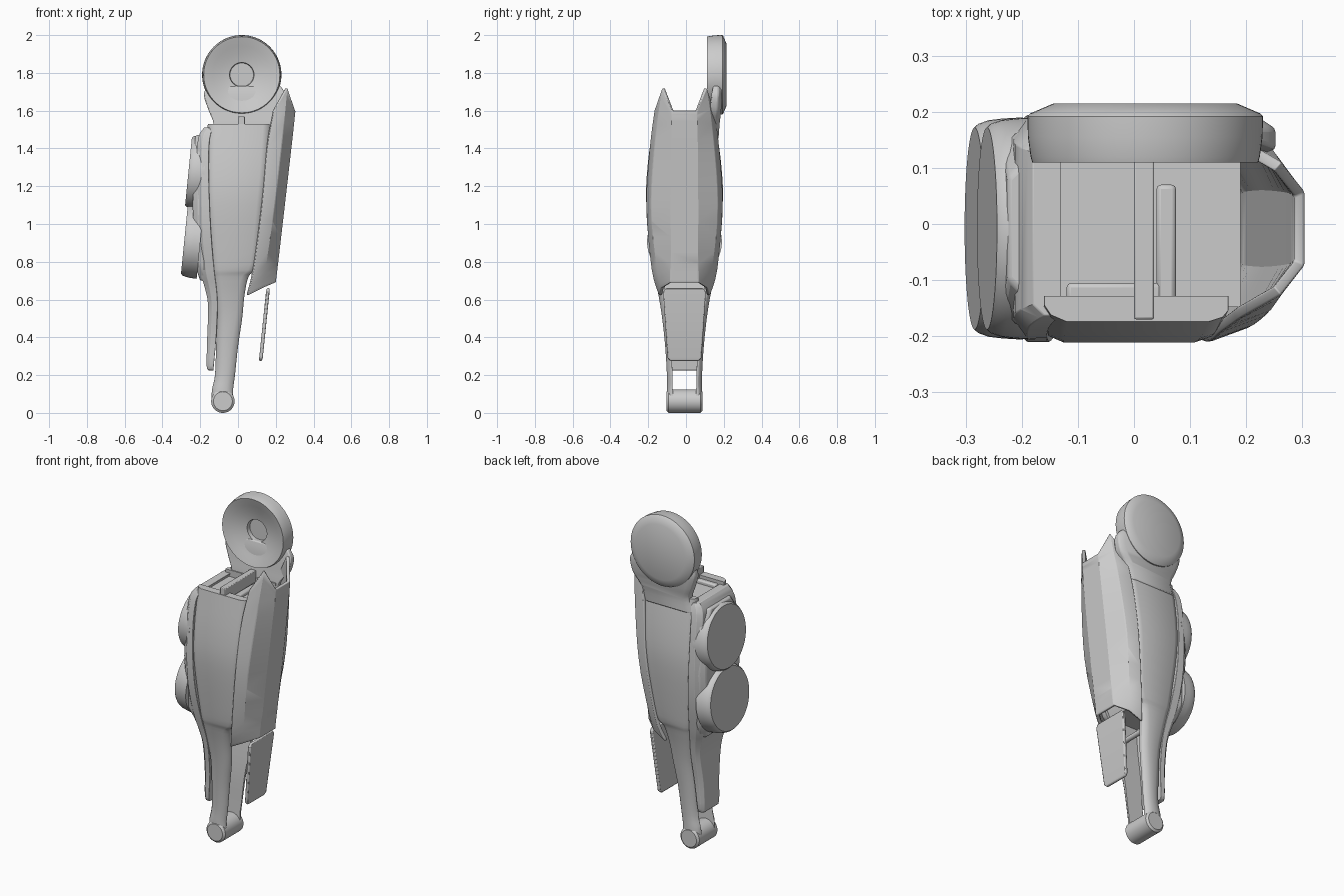
import bpy, bmesh, math
from mathutils import Vector, Matrix

if "Cube" in bpy.data.objects:
    bpy.data.objects.remove(bpy.data.objects["Cube"])

grey = bpy.data.materials.new("plain_grey")
grey.diffuse_color = (0.6, 0.6, 0.6, 1)
grey.use_nodes = True
grey.node_tree.nodes["Principled BSDF"].inputs["Base Color"].default_value = grey.diffuse_color
YC = -0.008  # body sits slightly towards the front


def finish(name, bm, bevel=0.0, angle=32, thick=0.0, recalc=True):
    if recalc:
        bmesh.ops.recalc_face_normals(bm, faces=bm.faces)
    me = bpy.data.meshes.new(name)
    bm.to_mesh(me)
    bm.free()
    ob = bpy.data.objects.new(name, me)
    bpy.context.collection.objects.link(ob)
    me.materials.append(grey)
    bpy.ops.object.select_all(action='DESELECT')
    ob.select_set(True)
    bpy.context.view_layer.objects.active = ob
    bpy.ops.object.shade_smooth_by_angle(angle=math.radians(angle))
    if thick:
        m = ob.modifiers.new("thickness", 'SOLIDIFY')
        m.thickness = thick
    if bevel:
        m = ob.modifiers.new("soft_edges", 'BEVEL')
        m.width, m.segments = bevel, 2
        m.limit_method, m.angle_limit = 'ANGLE', math.radians(38)
    return ob


def dense(rows, n=4):
    """Catmull-Rom refinement of a list of number tuples."""
    out = []
    for i in range(len(rows) - 1):
        p = [rows[max(i - 1, 0)], rows[i], rows[i + 1], rows[min(i + 2, len(rows) - 1)]]
        for k in range(n):
            t = k / n
            out.append(tuple(
                b + 0.5 * t * (c - a + t * (2*a - 5*b + 4*c - d + t * (3*(b - c) + d - a)))
                for a, b, c, d in zip(*p)))
    return out + [tuple(rows[-1])]


def skin(rings, closed=True):
    bm = bmesh.new()
    vs = [[bm.verts.new(p) for p in r] for r in rings]
    n = len(rings[0])
    for a, b in zip(vs, vs[1:]):
        for j in range(n if closed else n - 1):
            k = (j + 1) % n
            bm.faces.new((a[j], a[k], b[k], b[j]))
    if closed:
        bm.faces.new(vs[0])
        bm.faces.new(vs[-1])
    return bm


def lathe(name, profile, centre, axis, seg=64, bevel=0.0):
    """Spin (radius, height) points round an axis."""
    rot = Vector((0, 0, 1)).rotation_difference(Vector(axis).normalized()).to_matrix()
    rings = [[Vector(centre) + rot @ Vector((r * math.cos(2*math.pi*j/seg),
              r * math.sin(2*math.pi*j/seg), h)) for j in range(seg)] for r, h in profile]
    return finish(name, skin(rings), bevel)


def box(name, lo, hi, bevel=0.0):
    ring = lambda z: [(lo[0], lo[1], z), (hi[0], lo[1], z), (hi[0], hi[1], z), (lo[0], hi[1], z)]
    return finish(name, skin([ring(lo[2]), ring(hi[2])]), bevel)


# Side frames: z, left x, right x, outer y, inner y
frame = [(0.05, -.14, -.022, .093, .06), (0.12, -.138, -.026, .093, .062),
         (0.2, -.122, -.016, .093, .064), (0.35, -.116, .0, .102, .068),
         (0.5, -.112, .022, .118, .08), (0.62, -.122, .034, .137, .095),
         (0.72, -.132, .055, .158, .115), (0.79, -.14, .1, .172, .12),
         (1.1, -.162, .133, .202, .13), (1.3, -.165, .152, .196, .13),
         (1.53, -.16, .168, .166, .12)]
for side, label in ((-1, "front"), (1, "back")):
    rings = []
    for z, a, b, yo, yi in dense(frame):
        pts = [(a, yi), (a, yo - .03), (a + .012, yo - .012), (a + .04, yo),
               (b - .035, yo), (b - .01, yo - .008), (b, yo - .02), (b, yi)]
        rings.append([(x, side * y + YC, z) for x, y in pts])
    finish(label + "_side_frame", skin(rings), 0.005, 40)

# Foot roller joining both frames, and an upper cross rod
foot = [(.05, -.095), (.062, -.085), (.062, .085), (.05, .095)]
lathe("foot_crossbar", foot, (-.08, YC, .062), (0, 1, 0))
lathe("cross_rod", [(.015, -.12), (.015, .12)], (-.03, YC, .63), (0, 1, 0), 16)

# Inner core filling the upper body
core = [(.74, -.13, .06, .13), (.85, -.14, .11, .14), (1.49, -.14, .19, .14)]
finish("inner_core", skin([[(a, -y + YC, z), (b, -y + YC, z), (b, y + YC, z), (a, y + YC, z)]
                           for z, a, b, y in core]))
box("top_pin", (0, -.17, 1.5), (.036, .12, 1.57), .004)
box("top_rib", (.04, -.14, 1.47), (.075, .07, 1.51), .008)
box("top_ledge", (-.12, -.155, 1.47), (.05, -.105, 1.51), .008)

# Right outer shell: three columns (seam, prong, front corner), mirrored across y
seam = [(.05, .135, .62), (.085, .175, .76), (.128, .203, 1.1), (.155, .185, 1.4), (.19, .16, 1.6)]
prong = [(.13, .125, .66), (.15, .15, .79), (.195, .178, 1.1), (.235, .155, 1.45), (.262, .118, 1.72)]
corner = [(.2, .075, .69), (.212, .072, .79), (.248, .073, 1.1), (.288, .07, 1.45), (.304, .066, 1.6)]
cols = [dense(c) for c in (seam, prong, corner)]
rings = []
for row in zip(*cols):
    half = [(x, -y + YC, z) for x, y, z in row]
    rings.append(half + [(x, y + YC, z) for x, y, z in reversed(row)])
finish("right_shell", skin(rings, closed=False), 0.004, 25, thick=0.02, recalc=False)

# Lower right flap
flap = [(.275, .112, .126, .075), (.29, .112, .131, .09), (.64, .148, .167, .113), (.66, .152, .168, .10)]
finish("lower_flap", skin([[(a, -y + YC, z), (b, -y + YC, z), (b, y + YC, z), (a, y + YC, z)]
                           for z, a, b, y in flap]), .005)

# Left shell tapering into the long lower plate: z, outer x, inner x, half width
left = [(.225, -.155, -.13, .07), (.25, -.166, -.128, .083), (.4, -.163, -.115, .092),
        (.57, -.158, -.108, .118), (.67, -.178, -.115, .138), (.75, -.2, -.125, .158),
        (.92, -.215, -.14, .19), (1.1, -.218, -.15, .202), (1.3, -.215, -.155, .195),
        (1.45, -.212, -.15, .175), (1.51, -.18, -.13, .155)]
rings = []
for z, a, b, y in dense(left, 3):
    w = (b - a) * .4
    pts = [(b, -y), (a + w, -y), (a, -y + w), (a, y - w), (a + w, y), (b, y)]
    rings.append([(px, py + YC, z) for px, py in pts])
finish("left_shell", skin(rings), .005, 35)

# Two tilted pods on the left shell, flaring towards the shell
pod = [(.198, -.085), (.196, -.05), (.193, -.025), (.187, -.008), (.18, 0)]
for label, x, z in (("upper_pod", -.262, 1.278), ("lower_pod", -.284, .915)):
    lathe(label, pod, (x, YC, z), (-1, 0, .1))
# Pod backing block that squares off the upper pod
rings = []
for z, a, y in ((.7, -.2, .13), (.8, -.235, .165), (1.1, -.24, .188), (1.38, -.235, .175), (1.47, -.225, .12)):
    rings.append([(-.15, -y + YC, z), (a + .03, -y + YC, z), (a, -y + .03 + YC, z),
                  (a, y - .03 + YC, z), (a + .03, y + YC, z), (-.15, y + YC, z)])
finish("pod_backing", skin(rings), .008)

# Round shoulder joint: dished front, chamfered flat back
joint = [(.062, .172), (.065, .15), (.085, .146), (.12, .138), (.16, .126), (.195, .114), (.21, .11),
         (.213, .12), (.218, .155), (.219, .192), (.214, .197), (.17, .215)]
scale = .21 / .219
lathe("shoulder_joint", [(r * scale if r > .1 else r, h) for r, h in joint], (.02, 0, 1.79), (0, 1, 0), 72)

# Neck from the back frame up to the joint: z, left x, right x, front y, back y
neck = [(1.45, -.155, .165, .115, .172), (1.53, -.13, .185, .118, .178), (1.6, -.155, .235, .126, .186),
        (1.68, -.18, .252, .134, .19), (1.73, -.165, .225, .145, .19)]
rings = []
for z, a, b, f, k in dense(neck):
    rings.append([(a, f, z), (b, f, z), (b, k - .02, z), (b - .03, k, z), (a + .03, k, z), (a, k - .02, z)])
finish("shoulder_neck", skin(rings), .006, 40)
